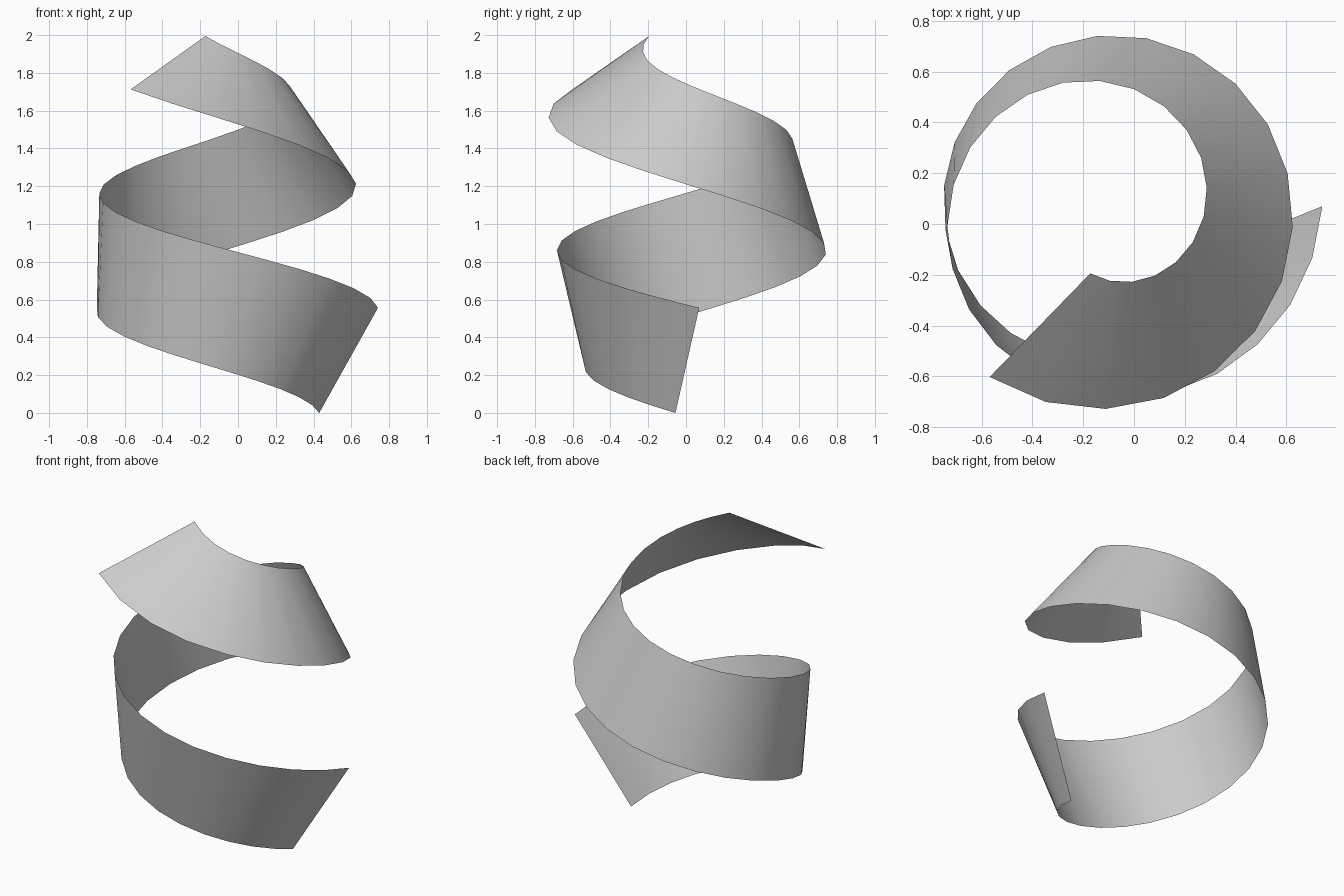
import bpy
import bmesh
from math import cos, sin, radians
from mathutils import Vector

cube = bpy.data.objects.get("Cube")
if cube:
    bpy.data.objects.remove(cube, do_unlink=True)

# Plain grey material
grey = bpy.data.materials.new("light_grey")
grey.use_nodes = True
colour = (0.6, 0.6, 0.6, 1.0)
grey.diffuse_color = colour
grey.node_tree.nodes["Principled BSDF"].inputs["Base Color"].default_value = colour

SEGMENTS = 30
AXIS = Vector((-0.11, 0.055, 0.0))


def spiral_point(degrees, radius, height):
    """Point on a clockwise spiral around the ribbon's axis."""
    a = radians(-degrees)
    return AXIS + Vector((radius * cos(a), radius * sin(a), height))


def upper_edge(i):
    # Tightens as it climbs
    angle = -1 + 14 * i + 0.05 * i * i
    q = angle / 90
    return spiral_point(angle, 0.85 - 0.115 * q, 0.56 + 0.33 * q - 0.01 * q * q)


def lower_edge(i):
    # Widens as it climbs
    angle = 11.6 + 14.06 * i + 0.0572 * i * i
    q = angle / 90
    s = q - 0.13
    return spiral_point(angle, 0.545 + 0.0475 * q, 0.26 * s + 0.0125 * s * s)


# Ribbon: a strip of quads between the two spiral edges
bm = bmesh.new()
rungs = [(bm.verts.new(lower_edge(i)), bm.verts.new(upper_edge(i)))
         for i in range(SEGMENTS + 1)]
for (low_a, up_a), (low_b, up_b) in zip(rungs, rungs[1:]):
    bm.faces.new((low_a, up_a, up_b, low_b))

mesh = bpy.data.meshes.new("spiral_ribbon")
bm.normal_update()
bmesh.ops.reverse_faces(bm, faces=bm.faces[:])
bm.to_mesh(mesh)
bm.free()
mesh.materials.append(grey)

ribbon = bpy.data.objects.new("spiral_ribbon", mesh)
bpy.context.collection.objects.link(ribbon)
bpy.context.view_layer.objects.active = ribbon
ribbon.select_set(True)
bpy.ops.object.shade_smooth_by_angle(angle=radians(40))
